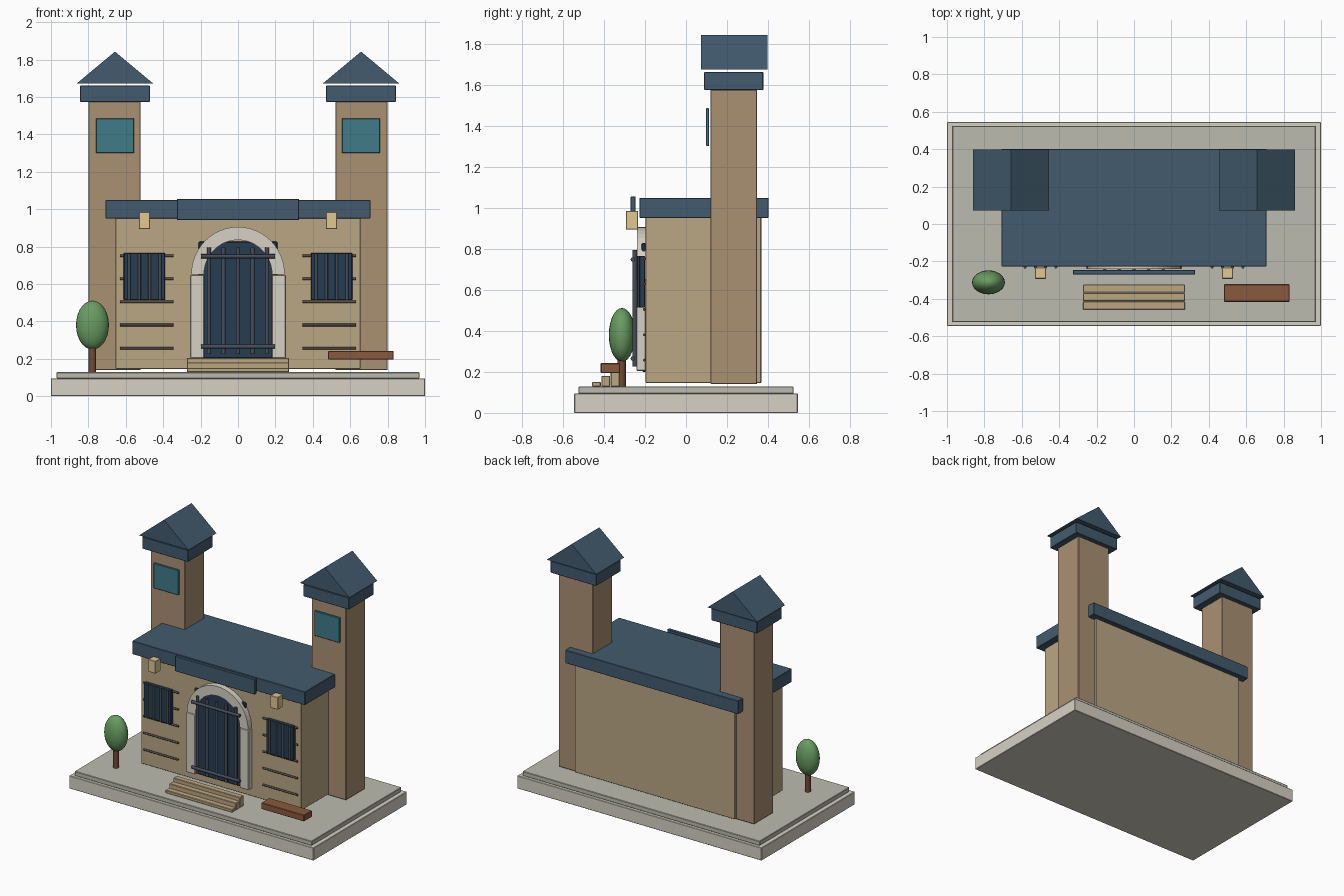
import bpy, bmesh, math
from mathutils import Matrix

if "Cube" in bpy.data.objects:
    bpy.data.objects.remove(bpy.data.objects["Cube"])

COLORS = {
    "stone": (0.68, 0.64, 0.55), "paving": (0.50, 0.50, 0.43),
    "wall": (0.50, 0.39, 0.23), "tower": (0.40, 0.28, 0.17),
    "roof": (0.055, 0.105, 0.155), "dark": (0.02, 0.045, 0.08),
    "iron": (0.06, 0.075, 0.10), "mortar": (0.09, 0.075, 0.06),
    "glass": (0.05, 0.20, 0.25), "lamp": (0.76, 0.58, 0.29),
    "step": (0.50, 0.38, 0.22), "wood": (0.25, 0.10, 0.045),
    "trunk": (0.16, 0.07, 0.035), "leaf": (0.14, 0.33, 0.12),
}
MATS = {}
for key, rgb in COLORS.items():
    MATS[key] = bpy.data.materials.new(key)
    MATS[key].diffuse_color = (*rgb, 1)


def finish(name, bm, mat, smooth=False):
    bmesh.ops.recalc_face_normals(bm, faces=bm.faces)
    for f in bm.faces:
        f.smooth = smooth and len(f.verts) <= 4
    me = bpy.data.meshes.new(name)
    bm.to_mesh(me)
    bm.free()
    me.materials.append(MATS[mat])
    ob = bpy.data.objects.new(name, me)
    bpy.context.collection.objects.link(ob)
    return ob


def box(name, x, y, z, mat, bevel=0.003):
    bm = bmesh.new()
    size = [b - a for a, b in (x, y, z)]
    mid = [(a + b) / 2 for a, b in (x, y, z)]
    bmesh.ops.create_cube(bm, size=1, matrix=Matrix.Translation(mid) @ Matrix.Diagonal((*size, 1)))
    bmesh.ops.bevel(bm, geom=bm.edges[:], offset=bevel, segments=1, affect='EDGES')
    return finish(name, bm, mat)


def rod(name, center, length, radius, axis, mat):
    bm = bmesh.new()
    rot = Matrix.Rotation(math.pi / 2, 4, 'Y') if axis == 'X' else Matrix()
    bmesh.ops.create_cone(bm, cap_ends=True, segments=12, radius1=radius, radius2=radius,
                          depth=length, matrix=Matrix.Translation(center) @ rot)
    return finish(name, bm, mat, True)


def prism(name, pts, y, mat):
    """Extrude an x-z outline along y."""
    bm = bmesh.new()
    f = bm.faces.new([bm.verts.new((px, y[0], pz)) for px, pz in pts])
    ext = bmesh.ops.extrude_face_region(bm, geom=[f])["geom"]
    for v in ext:
        if isinstance(v, bmesh.types.BMVert):
            v.co.y = y[1]
    return finish(name, bm, mat)


# Plinth, main hall and flat roof
box("base_slab", (-1, 1), (-.545, .545), (0, .095), "stone")
box("paved_court", (-.97, .97), (-.525, .525), (.095, .128), "paving")
box("hall", (-.655, .655), (-.197, .367), (.145, .952), "wall")
box("hall_roof", (-.708, .708), (-.227, .402), (.95, .1048 * 10), "roof")
box("roof_fascia", (-.327, .327), (-.27, -.245), (.942, 1.055), "roof")

# Door, stone surround and gate
box("door", (-.21, .21), (-.216, -.195), (.2, .828), "dark", .006)
arcs = [math.pi * i / 24 for i in range(25)]
outer = [(.25 * math.cos(a), .65 + .255 * math.sin(a)) for a in arcs]
inner = [(.182 * math.cos(a), .65 + .185 * math.sin(a)) for a in reversed(arcs)]
prism("door_arch", outer + inner, (-.24, -.197), "stone")
for i in range(5):
    rod("gate_bar", ((i - 2) * .078, -.25, .51), .57, .011, 'Z', "iron")
for z in (.265, .748):
    rod("gate_rail", (0, -.259, z), .395, .011, 'X', "iron")

# Entrance steps
for i, top in enumerate((.15, .18, .205)):
    y = -.458 + i * .0455
    box("step", (-.273, .273), (y, y + .043), (.128, top), "step")

# Parts repeated on both sides
for s in (-1, 1):
    def span(c, w):
        return (s * c - w / 2, s * c + w / 2)
    box("door_jamb", span(.219, .073), (-.241, -.197), (.205, .648), "stone")
    box("tower", span(.66, .28), (.12, .346), (.14, 1.575), "tower")
    box("tower_cap", span(.658, .374), (.088, .377), (1.573, 1.661), "roof")
    box("tower_window", span(.658, .205), (.098, .113), (1.3, 1.485), "glass")
    a, b = span(.658, .406)
    prism("tower_roof", [(a, 1.673), (b, 1.673), ((a + b) / 2, 1.842)], (.073, .398), "roof")
    box("lantern", span(.5, .06), (-.293, -.233), (.893, .985), "lamp")
    box("hall_window", span(.5, .222), (-.228, -.2), (.513, .765), "dark")
    for i in range(4):
        rod("window_bar", (s * .5 + (i - 1.5) * .055, -.23, .639), .25, .008, 'Z', "iron")
    for i in range(5):
        rod("wall_course", (s * .488, -.203, .257 + i * .1235), .285, .007, 'X', "mortar")

# Bench slab
box("bench", (.482, .832), (-.416, -.322), (.195, .242), "wood")

# Tree
rod("tree_trunk", (-.778, -.313, .205), .155, .02, 'Z', "trunk")
bm = bmesh.new()
bmesh.ops.create_uvsphere(bm, u_segments=24, v_segments=14, radius=1,
                          matrix=Matrix.Translation((-.778, -.312, .38)) @ Matrix.Diagonal((.088, .064, .131, 1)))
finish("tree_crown", bm, "leaf", True)

for m in bpy.data.materials:
    if m.users and not m.is_grease_pencil:
        m.use_nodes = True
        m.node_tree.nodes["Principled BSDF"].inputs["Base Color"].default_value = m.diffuse_color
